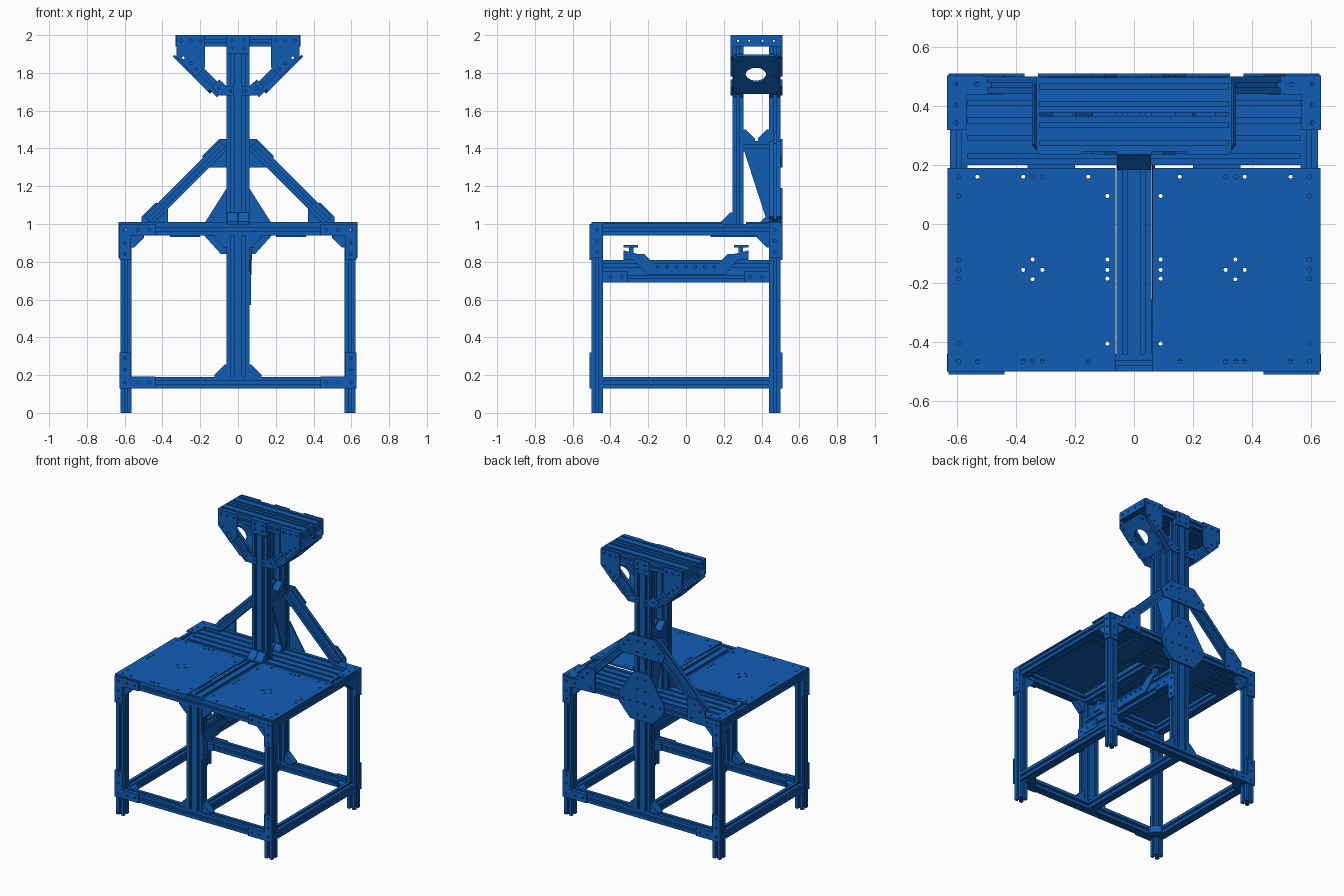
import bpy, bmesh, math
from mathutils import Matrix, Vector

if "Cube" in bpy.data.objects:
    bpy.data.objects.remove(bpy.data.objects["Cube"])

M = 0.06          # extrusion module
T = 0.01          # plate thickness
R2 = math.sqrt(0.5)

blue = bpy.data.materials.new("blue_paint")
blue.diffuse_color = (0.005, 0.11, 0.46, 1)
blue.use_nodes = True
blue.node_tree.nodes["Principled BSDF"].inputs["Base Color"].default_value = blue.diffuse_color


def slab(name, loops, length, mat):
    """Fill outline plus hole loops and extrude them, centred on the local plane."""
    cu = bpy.data.curves.new(name, 'CURVE')
    cu.dimensions, cu.fill_mode, cu.extrude = '2D', 'BOTH', length / 2
    for loop in loops:
        sp = cu.splines.new('POLY')
        sp.points.add(len(loop) - 1)
        for p, (x, y) in zip(sp.points, loop):
            p.co = (x, y, 0, 1)
        sp.use_cyclic_u = True
    tmp = bpy.data.objects.new(name, cu)
    bpy.context.collection.objects.link(tmp)
    me = bpy.data.meshes.new_from_object(tmp.evaluated_get(bpy.context.evaluated_depsgraph_get()))
    bpy.data.objects.remove(tmp)
    bpy.data.curves.remove(cu)
    bm = bmesh.new()
    bm.from_mesh(me)
    bmesh.ops.remove_doubles(bm, verts=bm.verts, dist=1e-5)
    bmesh.ops.recalc_face_normals(bm, faces=bm.faces)
    for f in bm.faces:
        f.smooth = False
    bm.to_mesh(me)
    bm.free()
    me.name = name
    me.materials.clear()
    me.materials.append(blue)
    ob = bpy.data.objects.new(name, me)
    ob.matrix_world = mat
    bpy.context.collection.objects.link(ob)
    return ob


def frame(a, b, n, loc):
    m = Matrix((a, b, n)).transposed().to_4x4()
    m.translation = loc
    return m


def circle(x, y, r, n=10):
    return [(x + r * math.cos(i * math.tau / n), y + r * math.sin(i * math.tau / n)) for i in range(n)]


SLOT = [(-.008, 0), (-.008, .007), (-.014, .007), (-.014, .012), (-.008, .018)]
SLOT += [(-a, d) for a, d in reversed(SLOT)]


def profile(nu, nv):
    """T-slot section of nu x nv modules, with a bore in every module."""
    pts = []
    for k in range(4):
        n, depth = (nu, nv) if k % 2 == 0 else (nv, nu)
        side = [(-n * M / 2, -depth * M / 2)]
        for i in range(n):
            c = (i - (n - 1) / 2) * M
            side += [(c + a, -depth * M / 2 + d) for a, d in SLOT]
        for x, y in side:
            for _ in range(k):
                x, y = -y, x
            pts.append((x, y))
    bores = [circle((i - (nu - 1) / 2) * M, (j - (nv - 1) / 2) * M, .006, 8)
             for i in range(nu) for j in range(nv)]
    return [pts] + bores


def beam(name, p0, p1, u, nu=1, nv=1):
    p0, p1, u = Vector(p0), Vector(p1), Vector(u).normalized()
    d = (p1 - p0).normalized()
    return slab(name, profile(nu, nv), (p1 - p0).length, frame(u, d.cross(u), d, (p0 + p1) / 2))


X, Y, Z = Vector((1, 0, 0)), Vector((0, 1, 0)), Vector((0, 0, 1))
PLANES = {'xy': (X, Y, Z), 'xz': (X, Z, -Y), 'yz': (Y, Z, X)}


def plate(name, plane, at, outline, holes=(), t=T, r=.007):
    a, b, n = PLANES[plane]
    axis = {'xy': Z, 'xz': Y, 'yz': X}[plane]
    return slab(name, [outline] + [circle(x, y, r) for x, y in holes], t, frame(a, b, n, axis * at))


def rect(x0, x1, y0, y1):
    return [(x0, y0), (x1, y0), (x1, y1), (x0, y1)]


def ell(name, plane, at, cx, cy, sx, sy, l=.19, w=.062):
    o = [(0, 0), (l, 0), (l, w), (w, w), (w, l), (0, l)]
    h = [(.03, .03), (.1, .03), (.16, .03), (.03, .1), (.03, .16)]
    f = lambda ps: [(cx + sx * x, cy + sy * y) for x, y in ps]
    plate(name, plane, at, f(o), f(h))


def wedge(name, plane, at, cx, cy, sx, sy, s=.065, t=.05):
    o = [(0, 0), (s, 0), (s, .012), (.012, s), (0, s)]
    plate(name, plane, at, [(cx + sx * x, cy + sy * y) for x, y in o], t=t)


# legs, side rails and corner plates
for sx in (-1, 1):
    x = sx * .593
    for sy in (-1, 1):
        beam("leg", (x, sy * .47, 0), (x, sy * .47, .94), X)
        ell("top_corner_plate", 'xz', sy * .505, sx * .628, 1.0, -sx, -1)
        ell("low_corner_plate", 'xz', sy * .505, sx * .628, .13, -sx, 1)
        plate("side_corner_plate", 'yz', sx * .628, rect(*sorted((sy * .5, sy * .44)), .82, 1.0),
              [(sy * .47, z) for z in (.85, .91, .97)])
        wedge("leg_gusset", 'xz', sy * .47, sx * .563, .94, -sx, -1)
        wedge("low_gusset", 'xy', .16, sx * .563, sy * .44, -sx, -sy)
    wedge("rear_leg_gusset", 'yz', x, .44, .94, -1, -1)
    beam("low_side_rail", (x, -.44, .16), (x, .44, .16), X)
    beam("top_side_rail", (x, -.5, .97), (x, .5, .97), X)
    ell("table_rear_corner_plate", 'xy', 1.005, sx * .633, .503, -sx, -1, .185, .066)
    beam("rear_top_rail", (sx * .06, .47, .97), (sx * .563, .47, .97), Y)

# cross rails
for y in (-.47, .47):
    beam("low_cross_rail", (-.563, y, .16), (.563, y, .16), Y)
beam("front_top_rail", (-.563, -.47, .97), (.563, -.47, .97), Y)
for y in (.26, .38):
    beam("rear_slat", (-.563, y, .97), (.563, y, .97), Y, 2, 1)
beam("table_spine", (0, -.44, .97), (0, .2, .97), X, 2, 1)
beam("low_spine", (0, -.44, .16), (0, .44, .16), X)

# table boards with bolt holes
for s in (-1, 1):
    holes = [(.09, y) for y in (.095, -.12, -.155, -.185, -.405)]
    holes += [(.593, y) for y in (.16, .095, -.12, -.155, -.185, -.405, -.465)]
    holes += [(x, y) for x in (.155, .31, .345, .375, .53) for y in (.16, -.465)]
    holes += [(.31, -.155), (.375, -.155), (.343, -.12), (.343, -.187)]
    plate("table_board", 'xy', 1.005, rect(*sorted((s * .062, s * .632)), -.5, .19),
          [(s * x, y) for x, y in holes])
    plate("slat_joiner", 'xy', .935, rect(*sorted((s * .2, s * .36)), .13, .43),
          [(s * x, y) for x in (.23, .33) for y in (.23, .29, .35, .41)])

# centre posts and twin column
beam("front_centre_post", (0, -.47, .19), (0, -.47, .94), X, 2, 1)
beam("rear_column", (0, .47, .19), (0, .47, 1.94), X, 2, 1)
beam("front_column", (0, .275, 1.0), (0, .275, 1.94), X, 2, 1)
for s in (-1, 1):
    for y in (-.47, .47):
        wedge("post_foot_gusset", 'xz', y, s * .06, .19, s, 1)
        wedge("post_head_gusset", 'xz', y, s * .06, .94, s, -1)
    wedge("column_foot_bracket", 'yz', s * .03, .245, 1.0, -1, 1, .06, .055)
    wedge("rear_column_bracket", 'yz', s * .03, .44, 1.0, -1, 1, .045, .055)
    beam("column_link", (s * .03, .305, 1.41), (s * .03, .44, 1.41), X)
    wedge("link_gusset", 'yz', s * .03, .305, 1.44, 1, 1, .06)
    wedge("link_gusset", 'yz', s * .03, .44, 1.44, -1, 1, .06)
    plate("column_web", 'yz', s * .054, [(.307, 1.39), (.44, 1.39), (.44, 1.01), (.43, 1.01)])

# diagonal braces with their rear plates
for s in (-1, 1):
    beam("diagonal_brace", (s * .475, .47, 1.018), (s * .075, .47, 1.418), Y)
    plate("brace_foot_plate", 'xz', .505,
          [(s * x, z) for x, z in [(.51, .94), (.51, 1.04), (.44, 1.11), (.37, 1.11), (.37, .94)]],
          [(s * x, z) for x, z in [(.48, .97), (.4, .97), (.47, 1.03), (.43, 1.07)]])
o = [(.1, 1.45), (.19, 1.36), (.165, 1.3)]
plate("brace_top_plate", 'xz', .505, o + [(-x, z) for x, z in reversed(o)],
      [(s * x, z) for s in (-1, 1) for x, z in [(.03, 1.33), (.03, 1.41), (.1, 1.4), (.14, 1.36)]])
o = [(.06, 1.19), (.18, 1.0), (.18, .94), (.09, .84)]
plate("column_rear_plate", 'xz', .505, o + [(-x, z) for x, z in reversed(o)],
      [(s * x, z) for s in (-1, 1) for x, z in [(.03, 1.14), (.03, 1.06), (.03, .97), (.03, .88), (.09, .97), (.15, .97)]])

# head: top beams, cheek plates and struts
for y in (.305, .435):
    beam("head_top_beam", (-.32, y, 1.97), (.32, y, 1.97), Y, 2, 1)
for s in (-1, 1):
    plate("head_end_plate", 'yz', s * .325, rect(.245, .5, 1.94, 2.0),
          [(y, 1.97) for y in (.275, .335, .405, .465)])
    for y, yp in ((.275, .241), (.47, .505)):
        plate("head_cheek", 'xz', yp,
              [(s * x, z) for x, z in [(.325, 2), (.325, 1.885), (.225, 1.78), (.175, 1.83), (.175, 2)]],
              [(s * x, z) for x, z in [(.3, 1.97), (.25, 1.97), (.2, 1.97), (.29, 1.88), (.25, 1.85), (.22, 1.82)]])
        plate("strut_foot_plate", 'xz', yp,
              [(s * x, z) for x, z in [(.02, 1.68), (.095, 1.68), (.14, 1.725), (.1, 1.765), (.06, 1.73), (.02, 1.73)]],
              [(s * .04, 1.705), (s * .1, 1.72)])
        beam("head_strut", (s * .28, y, 1.882), (s * .09, y, 1.692), Y)
        plate("head_centre_plate", 'xz', yp, rect(*sorted((0, s * .06)), 1.9, 2.0),
              [(s * .03, 1.93), (s * .03, 1.97)])
    # tilted mounting flange with a large round opening
    c = .02
    out = [(-.12, -.14 + c), (-.12 + c, -.14), (.12 - c, -.14), (.12, -.14 + c),
           (.12, .14 - c), (.12 - c, .14), (-.12 + c, .14), (-.12, .14 - c)]
    bolts = [circle(a, b, .007) for a in (-.095, .095) for b in (-.1, 0, .1)]
    b = Vector((s * R2, 0, R2))
    slab("tilted_flange", [out, circle(0, 0, .055, 32)] + bolts, .014,
         frame(Y, b, Y.cross(b), (s * .242, .37, 1.793)))

# tray beam under the table with its carrier plate
beam("tray_beam", (.03, -.44, .75), (.03, .44, .75), X, 1, 2)
half = [(.17, .79), (.22, .84), (.25, .84), (.33, .86), (.33, .81), (.28, .81), (.2, .73)]
half_l = [(-y, z) for y, z in reversed(half)]
plate("tray_carrier", 'yz', .066, half + half_l, [(i * .05, .775) for i in range(-3, 4)])
for s in (-1, 1):
    plate("carrier_stem", 'xz', s * .29, rect(.03, .075, .81, .88), t=.025)
    plate("carrier_cap", 'xy', .883, rect(.02, .085, *sorted((s * .255, s * .33))), t=.014)
    plate("tray_joint_plate", 'yz', .065, rect(*sorted((s * .31, s * .5)), .69, .75),
          [(s * y, .72) for y in (.34, .4, .47)])
    plate("tray_post_plate", 'yz', .065, rect(*sorted((s * .44, s * .5)), .57, .69),
          [(s * .47, .6), (s * .47, .65)])
